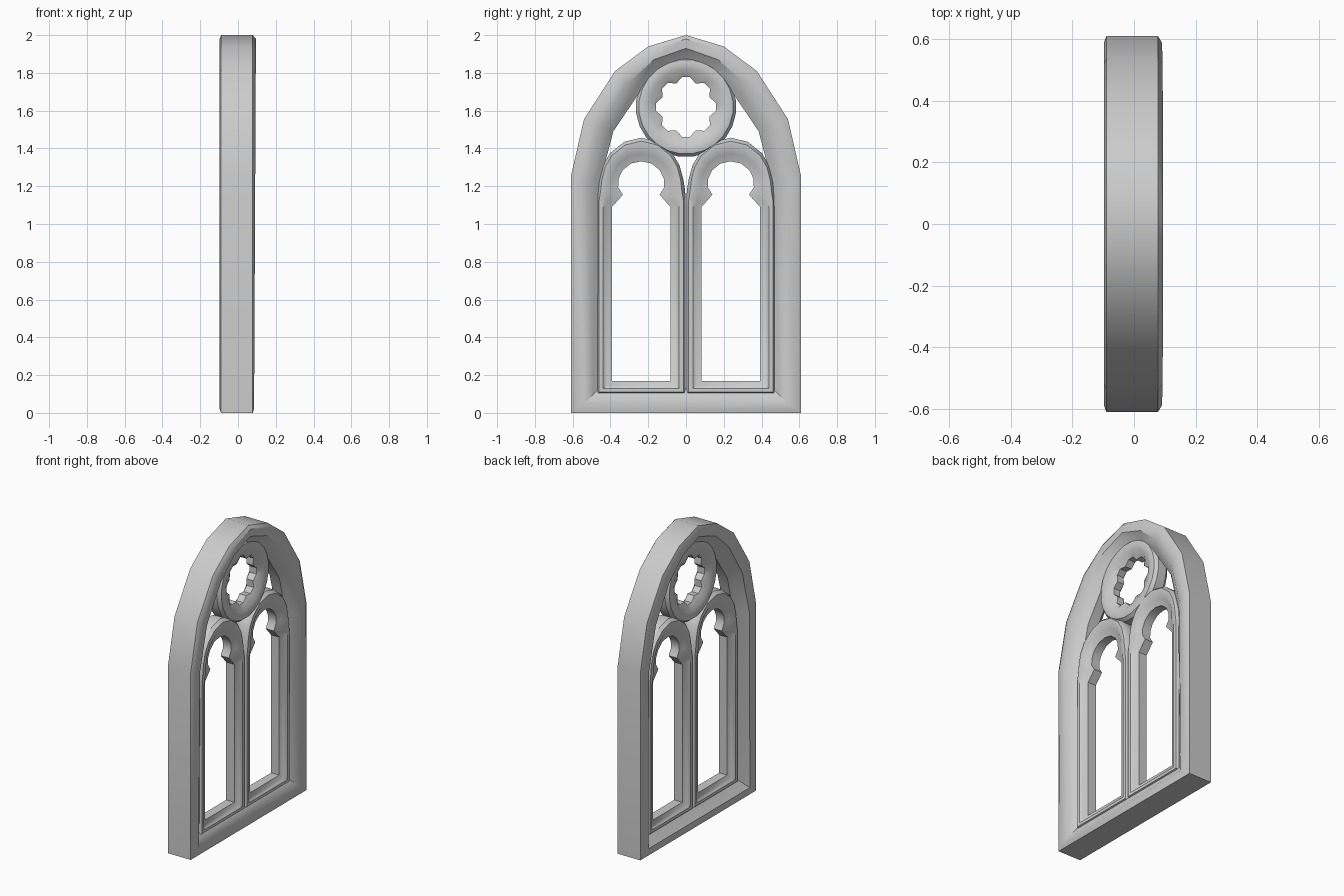
import bpy, bmesh, math

if "Cube" in bpy.data.objects:
    bpy.data.objects.remove(bpy.data.objects["Cube"])


def mirrored(half):
    """Full closed outline from a right half ending on the centre line."""
    return half + [(-u, z) for u, z in reversed(half[:-1])]


def mix(a, b, t):
    return [(p[0] + (q[0] - p[0]) * t, p[1] + (q[1] - p[1]) * t) for p, q in zip(a, b)]


def loft(name, section, centre=(0, 0), angle=35):
    """Closed moulding: section is a list of (outline, depth function) going round."""
    bm = bmesh.new()
    rings = [[bm.verts.new((depth(z), centre[0] + u, centre[1] + z)) for u, z in outline]
             for outline, depth in section]
    for i, a in enumerate(rings):
        b = rings[(i + 1) % len(rings)]
        for j in range(len(a)):
            k = (j + 1) % len(a)
            bm.faces.new((a[j], a[k], b[k], b[j]))
    bmesh.ops.recalc_face_normals(bm, faces=bm.faces)
    mesh = bpy.data.meshes.new(name)
    bm.to_mesh(mesh)
    bm.free()
    ob = bpy.data.objects.new(name, mesh)
    bpy.context.collection.objects.link(ob)
    bpy.ops.object.select_all(action='DESELECT')
    ob.select_set(True)
    bpy.context.view_layer.objects.active = ob
    bpy.ops.object.shade_smooth_by_angle(angle=math.radians(angle))
    return ob


def two_sided(steps):
    """Mirror a front profile (outline, x) to the back."""
    front = [(o, lambda z, x=x: x) for o, x in steps]
    back = [(o, lambda z, x=x: -x) for o, x in reversed(steps)]
    return front + back


# Outer pointed-arch frame with stepped inner chamfer
outer = mirrored([(.61, 0), (.61, 1.25), (.54, 1.555), (.375, 1.81), (.2, 1.94), (0, 2)])
face = mirrored([(.59, .022), (.588, 1.24), (.518, 1.543), (.357, 1.79), (.19, 1.918), (0, 1.98)])
ridge = mirrored([(.535, .05), (.53, 1.22), (.455, 1.515), (.31, 1.745), (.17, 1.87), (0, 1.93)])
step = mirrored([(.49, .10), (.475, 1.23), (.405, 1.49), (.275, 1.70), (.14, 1.83), (0, 1.89)])
inner = mirrored([(.455, .13), (.455, 1.22), (.385, 1.49), (.25, 1.69), (.13, 1.80), (0, 1.86)])
loft("outer_frame", [
    (outer, lambda z: .078), (face, lambda z: .085 + .005 * z), (ridge, lambda z: .085 + .004 * z),
    (step, lambda z: .052), (inner, lambda z: .035),
    (inner, lambda z: -.035), (step, lambda z: -.052),
    (ridge, lambda z: -.097), (face, lambda z: -.097), (outer, lambda z: -.09)])

# Twin lancets with cusped heads
edge = mirrored([(.235, .10), (.235, 1.09), (.235, 1.13), (.232, 1.18), (.222, 1.24),
                 (.203, 1.31), (.165, 1.375), (.09, 1.435), (0, 1.457)])
groove = mirrored([(.183, .145), (.183, 1.09), (.178, 1.12), (.155, 1.155), (.16, 1.21),
                   (.15, 1.265), (.125, 1.315), (.07, 1.358), (0, 1.373)])
opening = mirrored([(.155, .17), (.155, 1.09), (.13, 1.118), (.097, 1.155), (.122, 1.195),
                    (.12, 1.24), (.098, 1.285), (.055, 1.32), (0, 1.332)])
for side, label in ((-1, "left"), (1, "right")):
    loft(label + "_lancet", two_sided([
        (edge, .035), (mix(edge, groove, .22), .057), (mix(edge, groove, .65), .057),
        (groove, .042), (opening, .03)]), (side * .237, 0))


# Round tracery ring with an eight-lobed opening
def circle(r, notch=None):
    pts = []
    for i in range(24):
        a = math.radians(7.5 + 15 * i)
        rad = notch if notch and i % 3 == 1 else r
        pts.append((rad * math.cos(a), rad * math.sin(a)))
    return pts


loft("tracery_ring", two_sided([
    (circle(.266), .03), (circle(.25), .052), (circle(.222), .058), (circle(.198), .048),
    (circle(.183, .168), .042), (circle(.16, .134), .025)]), (0, 1.62))
